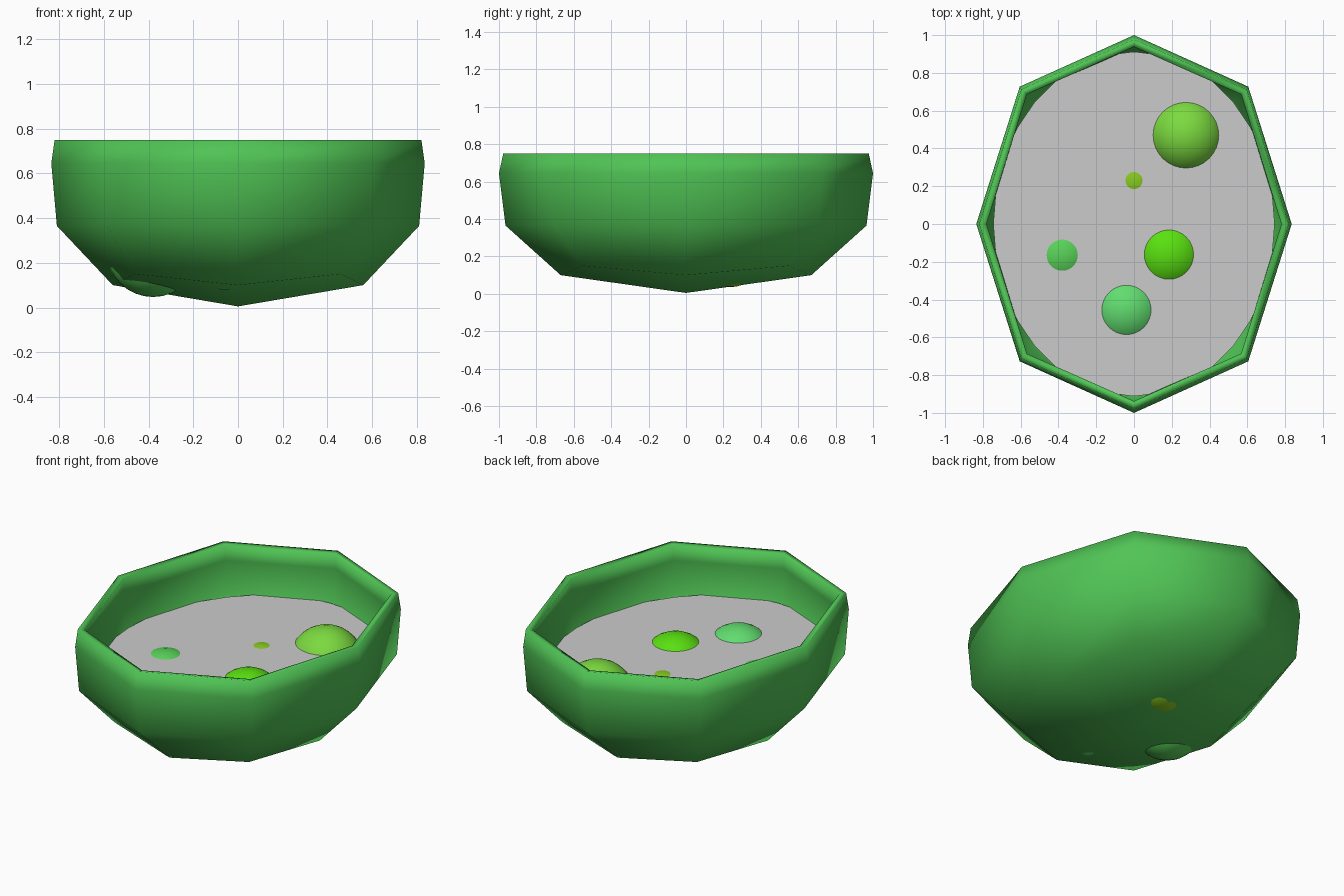
import bpy, bmesh, math

if "Cube" in bpy.data.objects:
    bpy.data.objects.remove(bpy.data.objects["Cube"])


def colour(obj, rgb):
    mat = bpy.data.materials.new(obj.name + "_colour")
    mat.diffuse_color = (*rgb, 1)
    mat.use_nodes = True
    mat.node_tree.nodes["Principled BSDF"].inputs["Base Color"].default_value = mat.diffuse_color
    obj.data.materials.append(mat)


def finish(name, bm):
    mesh = bpy.data.meshes.new(name)
    bm.to_mesh(mesh)
    bm.free()
    obj = bpy.data.objects.new(name, mesh)
    bpy.context.collection.objects.link(obj)
    return obj


# Bowl: eight-sided rings from base to rim
# (side x, side y, side z, corner x, corner y, corner z)
rings = [
    (0.56, 0.67, 0.10, 0.46, 0.55, 0.15),
    (0.81, 0.965, 0.365, 0.59, 0.71, 0.37),
    (0.835, 1.0, 0.645, 0.605, 0.727, 0.645),
    (0.82, 0.977, 0.75, 0.597, 0.712, 0.75),
]
bm = bmesh.new()
base = bm.verts.new((0, 0, 0.005))
loops = []
for sx, sy, sz, cx, cy, cz in rings:
    pts = [(sx, 0, sz), (cx, cy, cz), (0, sy, sz), (-cx, cy, cz),
           (-sx, 0, sz), (-cx, -cy, cz), (0, -sy, sz), (cx, -cy, cz)]
    loops.append([bm.verts.new(p) for p in pts])
for i in range(0, 8, 2):
    lo = loops[0]
    bm.faces.new((base, lo[(i + 2) % 8], lo[i + 1], lo[i]))
for lo, hi in zip(loops, loops[1:]):
    for i in range(8):
        j = (i + 1) % 8
        bm.faces.new((lo[i], lo[j], hi[j], hi[i]))
for f in bm.faces:
    f.smooth = True
bowl = finish("bowl", bm)
wall = bowl.modifiers.new("wall", "SOLIDIFY")
wall.thickness = 0.04
wall.offset = -1
colour(bowl, (0.08, 0.55, 0.09))

# Flat oval liquid surface
LEVEL = 0.45
bm = bmesh.new()
bm.faces.new([bm.verts.new((0.745 * math.cos(a), 0.912 * math.sin(a), LEVEL))
              for a in (math.tau * k / 32 for k in range(32))])
finish("liquid", bm)

# Balls floating at different depths: x, y, radius at liquid line, colour
R = 0.21
balls = [
    (0.275, 0.47, 0.174, (0.20, 0.70, 0.05)),
    (0.185, -0.162, 0.132, (0.10, 0.75, 0.005)),
    (-0.04, -0.455, 0.132, (0.12, 0.72, 0.16)),
    (-0.38, -0.165, 0.083, (0.10, 0.65, 0.10)),
    (0.0, 0.23, 0.047, (0.25, 0.60, 0.015)),
]
for n, (x, y, r, rgb) in enumerate(balls):
    z = LEVEL - math.sqrt(R * R - r * r)
    bpy.ops.mesh.primitive_uv_sphere_add(segments=32, ring_count=16, radius=R,
                                         location=(x, y, z))
    ball = bpy.context.object
    ball.name = f"ball_{n + 1}"
    bpy.ops.object.shade_smooth()
    colour(ball, rgb)
